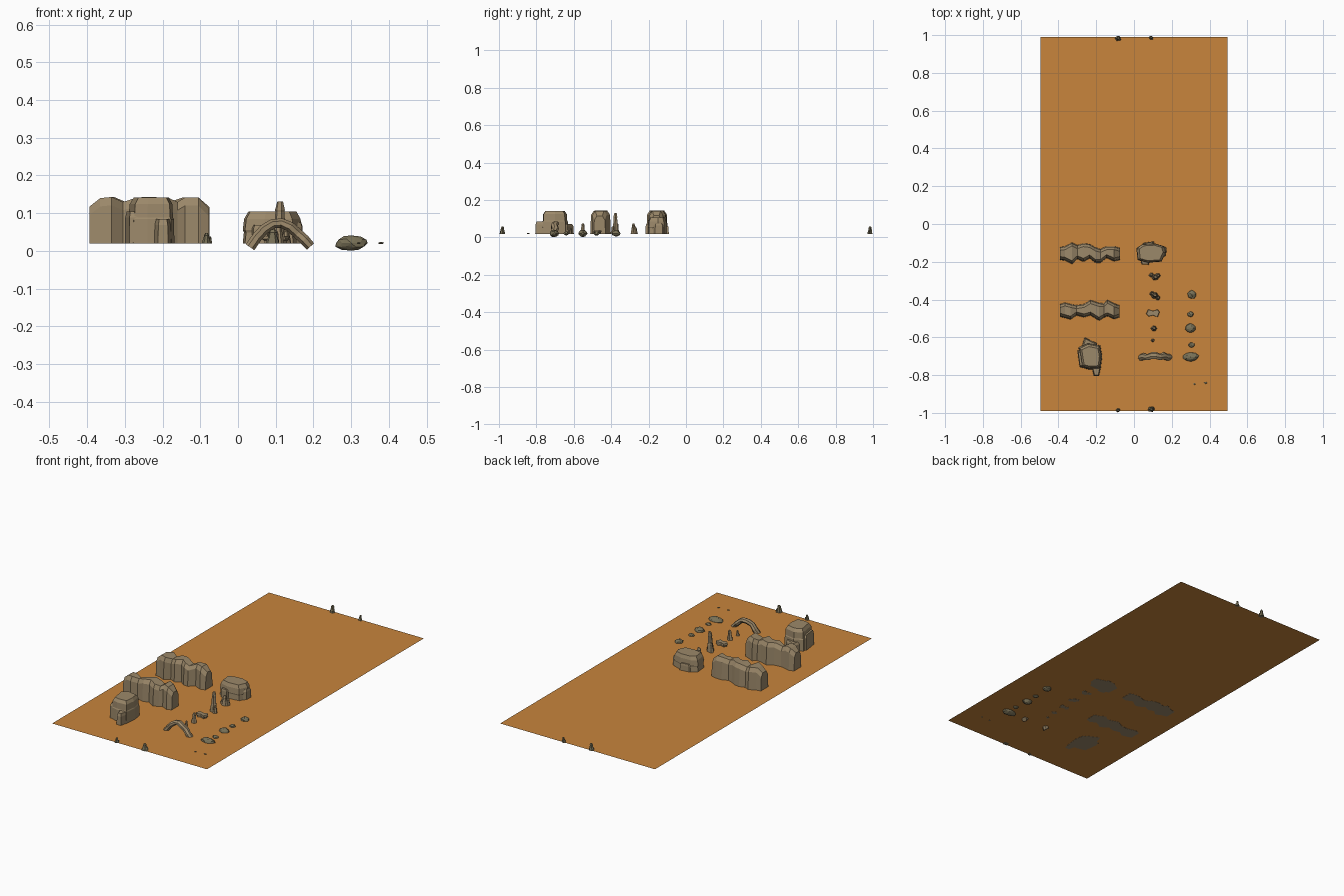
import bpy, bmesh, math, random
from mathutils import Vector

if "Cube" in bpy.data.objects:
    bpy.data.objects.remove(bpy.data.objects["Cube"])

GROUND = 0.02


def material(name, col):
    m = bpy.data.materials.new(name)
    m.diffuse_color = (*col, 1)
    m.use_nodes = True
    m.node_tree.nodes["Principled BSDF"].inputs["Base Color"].default_value = m.diffuse_color
    return m


SAND = material("orange_sand", (0.578, 0.235, 0.045))
ROCK = material("tan_rock", (0.33, 0.247, 0.143))
DARK = material("olive_rock", (0.19, 0.165, 0.095))


def finish(name, bm, mat):
    bmesh.ops.recalc_face_normals(bm, faces=bm.faces)
    me = bpy.data.meshes.new(name)
    bm.to_mesh(me)
    bm.free()
    me.materials.append(mat)
    ob = bpy.data.objects.new(name, me)
    bpy.context.collection.objects.link(ob)
    return ob


def loft(bm, rings):
    """Skin a list of equally long closed rings and cap both ends."""
    vs = [[bm.verts.new(p) for p in r] for r in rings]
    n = len(vs[0])
    for a, b in zip(vs, vs[1:]):
        for i in range(n):
            j = (i + 1) % n
            bm.faces.new((a[i], a[j], b[j], b[i]))
    bm.faces.new(vs[0])
    bm.faces.new(vs[-1])


def column(bm, x, y, levels, rx, ry, sides=7, seed=0, lean=(0, 0), turn=0.0):
    """Faceted rock column; levels are (height, width factor)."""
    rnd = random.Random(seed)
    spokes = [(turn + 2 * math.pi * (i + rnd.uniform(-.2, .2)) / sides,
               rnd.uniform(.88, 1.1)) for i in range(sides)]
    top = levels[-1][0]
    rings = []
    for h, f in levels:
        rings.append([(x + lean[0] * h / top + rx * f * k * math.cos(a),
                       y + lean[1] * h / top + ry * f * k * math.sin(a),
                       GROUND - 0.0008 + h) for a, k in spokes])
    loft(bm, rings)


def outline_block(bm, pts, levels):
    """Block from a plan outline; levels are (height, scale about the centre)."""
    cx = sum(p[0] for p in pts) / len(pts)
    cy = sum(p[1] for p in pts) / len(pts)
    loft(bm, [[(cx + (x - cx) * f, cy + (y - cy) * f, GROUND - 0.0008 + h)
               for x, y in pts] for h, f in levels])


# Ground sheet
bm = bmesh.new()
bm.faces.new([bm.verts.new(p) for p in ((-.495, -.99, GROUND), (.495, -.99, GROUND),
                                        (.495, .99, GROUND), (-.495, .99, GROUND))])
finish("desert_ground", bm, SAND)


# Cliff walls: stations are (x, front y, back y, top height)
def cliff(name, stations):
    bm = bmesh.new()
    rings = []
    for x, f, b, t in stations:
        z, s = GROUND - 0.0008, t - 0.022
        rings.append([(x, f, z), (x, f + .004, s), (x, f + .018, t),
                      (x, b - .018, t), (x, b - .004, s), (x, b, z)])
    loft(bm, rings)
    finish(name, bm, ROCK)


cliff("cliff_wall_back", [
    (-.393, -.190, -.122, .118), (-.365, -.194, -.118, .140), (-.328, -.212, -.098, .143),
    (-.300, -.186, -.112, .131), (-.268, -.200, -.102, .142), (-.235, -.182, -.106, .143),
    (-.205, -.205, -.124, .141), (-.178, -.206, -.132, .131), (-.145, -.180, -.118, .142),
    (-.105, -.198, -.118, .142), (-.075, -.190, -.126, .116)])
cliff("cliff_wall_front", [
    (-.393, -.490, -.425, .118), (-.365, -.498, -.416, .140), (-.335, -.506, -.424, .143),
    (-.305, -.484, -.430, .130), (-.265, -.494, -.424, .142), (-.230, -.484, -.403, .143),
    (-.185, -.512, -.418, .141), (-.160, -.496, -.420, .130), (-.140, -.488, -.402, .142),
    (-.105, -.504, -.420, .142), (-.078, -.494, -.430, .115)])

# Mesas: main block, strata ledge and broken shoulder blocks
bm = bmesh.new()
outline_block(bm, [(-.292, -.655), (-.245, -.632), (-.180, -.645), (-.170, -.700),
                   (-.178, -.765), (-.240, -.768), (-.276, -.758)],
              [(0, 1.03), (.065, 1), (.07, .96), (.105, .93), (.122, .76)])
outline_block(bm, [(-.262, -.600), (-.195, -.632), (-.195, -.68), (-.285, -.68)],
              [(0, 1), (.04, .97), (.052, .8)])
outline_block(bm, [(-.225, -.755), (-.175, -.755), (-.185, -.806), (-.212, -.806)],
              [(0, 1), (.05, .92), (.066, .72)])
outline_block(bm, [(-.30, -.67), (-.26, -.67), (-.25, -.762), (-.288, -.758)],
              [(0, 1), (.07, .95), (.085, .8)])
finish("tall_mesa", bm, ROCK)

bm = bmesh.new()
outline_block(bm, [(.014, -.128), (.045, -.108), (.110, -.104), (.158, -.118),
                   (.168, -.150), (.145, -.198), (.070, -.204), (.020, -.190)],
              [(0, 1.02), (.03, .98), (.036, 1.02), (.066, .97), (.086, .82)])
outline_block(bm, [(.035, -.19), (.085, -.19), (.078, -.216), (.04, -.214)],
              [(0, 1), (.04, .95), (.05, .75)])
outline_block(bm, [(.04, -.115), (.11, -.115), (.105, -.092), (.05, -.1)],
              [(0, 1), (.03, .95), (.042, .75)])
outline_block(bm, [(.14, -.115), (.172, -.125), (.17, -.165), (.14, -.19)],
              [(0, 1), (.045, .95), (.056, .75)])
finish("low_mesa", bm, ROCK)

# Natural arch: a faceted tube swept along (x, y, z, half thickness, half depth)
path = [(.032, -.708, .010, .014, .018), (.050, -.702, .036, .014, .019),
        (.070, -.706, .058, .014, .017), (.092, -.698, .072, .013, .019),
        (.115, -.697, .074, .013, .020), (.138, -.704, .064, .014, .018),
        (.158, -.698, .046, .014, .020), (.176, -.706, .030, .014, .018),
        (.192, -.704, .012, .013, .018)]
bm = bmesh.new()
rings = []
for i, (x, y, z, t, d) in enumerate(path):
    a, b = path[max(i - 1, 0)], path[min(i + 1, len(path) - 1)]
    up = Vector((a[2] - b[2], 0, b[0] - a[0])).normalized()
    side = Vector((0, 1, 0))
    rings.append([Vector((x, y, z)) + up * t * math.sin(q) + side * d * math.cos(q)
                  for q in (k * math.pi / 3.5 for k in range(7))])
loft(bm, rings)
finish("rock_arch", bm, ROCK)

# Spires and hoodoos
TAPER = ((0, 1.05), (.35, .85), (.4, .75), (.75, .6), (.8, .66), (1, .38))


def spire(name, x, y, r, h, seed, mates=(), mat=ROCK):
    bm = bmesh.new()
    for dx, dy, rr, hh in ((0, 0, r, h),) + tuple(mates):
        column(bm, x + dx, y + dy, [(hh * k, f) for k, f in TAPER], rr, rr * .9,
               6, seed, (.002, .001))
        seed += 1
    finish(name, bm, mat)


spire("spire_pair", .112, -.282, .019, .055, 3, ((-.020, .012, .014, .03), (.014, .008, .014, .04)))
spire("tall_spire", .110, -.378, .021, .112, 7, ((-.016, .01, .013, .055), (.016, -.014, .013, .04)))
spire("small_spire", .105, -.552, .016, .055, 12)
spire("tiny_spire", .100, -.616, .010, .032, 15)

# Low ledge slab
bm = bmesh.new()
outline_block(bm, [(.064, -.475), (.075, -.452), (.1, -.46), (.125, -.452), (.136, -.466),
                   (.125, -.494), (.1, -.483), (.078, -.49)],
              [(0, .8), (.008, .85), (.012, 1), (.02, .92)])
finish("ledge_slab", bm, ROCK)


# Boulders sunk into the sand
def boulder(name, x, y, rx, ry, rz, seed, z=GROUND + .001):
    rnd = random.Random(seed)
    bm = bmesh.new()
    bmesh.ops.create_icosphere(bm, subdivisions=1 if rx < .01 else 2, radius=1)
    for v in bm.verts:
        v.co *= rnd.uniform(.86, 1.06)
        v.co.x, v.co.y, v.co.z = x + v.co.x * rx, y + v.co.y * ry, z + v.co.z * rz
    bmesh.ops.dissolve_limit(bm, angle_limit=.25, verts=bm.verts, edges=bm.edges)
    finish(name, bm, DARK)


for i, (x, y, rx, ry, rz) in enumerate([
        (.306, -.374, .024, .024, .017), (.300, -.478, .017, .015, .012),
        (.299, -.551, .028, .024, .019), (.305, -.640, .017, .014, .011),
        (.300, -.704, .045, .024, .020), (.320, -.846, .006, .006, .003),
        (.379, -.841, .009, .006, .003)]):
    boulder("pebble" if rx < .01 else "boulder", x, y, rx, ry, rz, 20 + i)

# Marker rocks at both ends of the ground
for x, y, r, h in ((-.085, .984, .015, .038), (.090, .987, .011, .028),
                   (-.085, -.987, .011, .028), (.090, -.982, .017, .038)):
    spire("end_rock", x, y, r, h, int(r * 1000), ((r * .5, -math.copysign(r * .4, y), r * .6, h * .5),), DARK)
